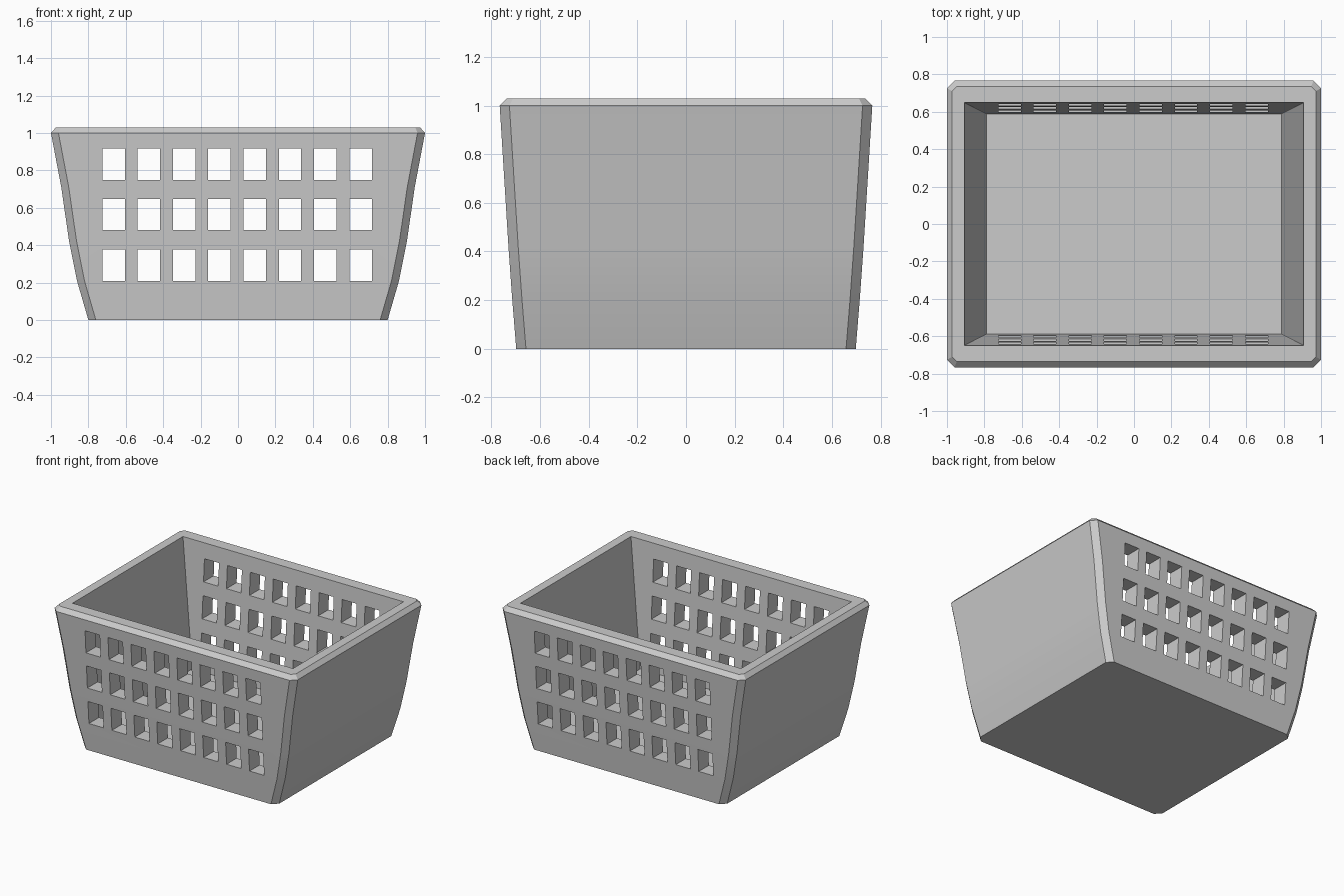
import bpy, bmesh

if "Cube" in bpy.data.objects:
    bpy.data.objects.remove(bpy.data.objects["Cube"])


def ring(bm, z, hx, hy, c):
    # rectangle with half sizes hx, hy and corner chamfer c (0 = sharp)
    if c:
        pts = [(hx, -hy + c), (hx, hy - c), (hx - c, hy), (-hx + c, hy),
               (-hx, hy - c), (-hx, -hy + c), (-hx + c, -hy), (hx - c, -hy)]
    else:
        pts = [(hx, -hy), (hx, hy), (-hx, hy), (-hx, -hy)]
    return [bm.verts.new((x, y, z)) for x, y in pts]


def loft(name, levels):
    # closed solid through stacked rings
    bm = bmesh.new()
    rings = [ring(bm, *lv) for lv in levels]
    for a, b in zip(rings, rings[1:]):
        n = len(a)
        for i in range(n):
            j = (i + 1) % n
            bm.faces.new((a[i], a[j], b[j], b[i]))
    bm.faces.new(rings[0][::-1])
    bm.faces.new(rings[-1])
    return finish(name, bm)


def finish(name, bm):
    bmesh.ops.recalc_face_normals(bm, faces=bm.faces)
    me = bpy.data.meshes.new(name)
    bm.to_mesh(me)
    bm.free()
    ob = bpy.data.objects.new(name, me)
    bpy.context.collection.objects.link(ob)
    return ob


# Outer shell: flared, chamfered corners, bevelled rim
basket = loft("basket", [
    (0.00, 0.800, 0.698, 0.04),
    (0.21, 0.861, 0.715, 0.04),
    (0.42, 0.903, 0.730, 0.04),
    (0.71, 0.945, 0.748, 0.04),
    (1.00, 1.000, 0.766, 0.04),
    (1.03, 0.973, 0.736, 0.025)])

# Inner cavity, sharp corners, extended past the rim along its slope
cavity = loft("cavity_cutter", [
    (0.10, 0.789, 0.589, 0),
    (1.03, 0.907, 0.649, 0),
    (1.123, 0.919, 0.655, 0)])

# Grid of openings through front and back walls
bm = bmesh.new()
for z in (0.293, 0.564, 0.832):
    for i in range(8):
        x = -0.005 + (i - 3.5) * 0.1887
        box = bmesh.ops.create_cube(bm, size=1)["verts"]
        bmesh.ops.scale(bm, vec=(0.12, 2.0, 0.168), verts=box)
        bmesh.ops.translate(bm, vec=(x, 0, z), verts=box)
holes = finish("hole_cutter", bm)

bpy.context.view_layer.objects.active = basket
basket.select_set(True)
for cutter in (cavity, holes):
    mod = basket.modifiers.new(cutter.name, 'BOOLEAN')
    mod.operation = 'DIFFERENCE'
    mod.solver = 'EXACT'
    mod.object = cutter
    bpy.ops.object.modifier_apply(modifier=mod.name)
    bpy.data.objects.remove(cutter)

bpy.ops.object.shade_smooth_by_angle(angle=0.5)
